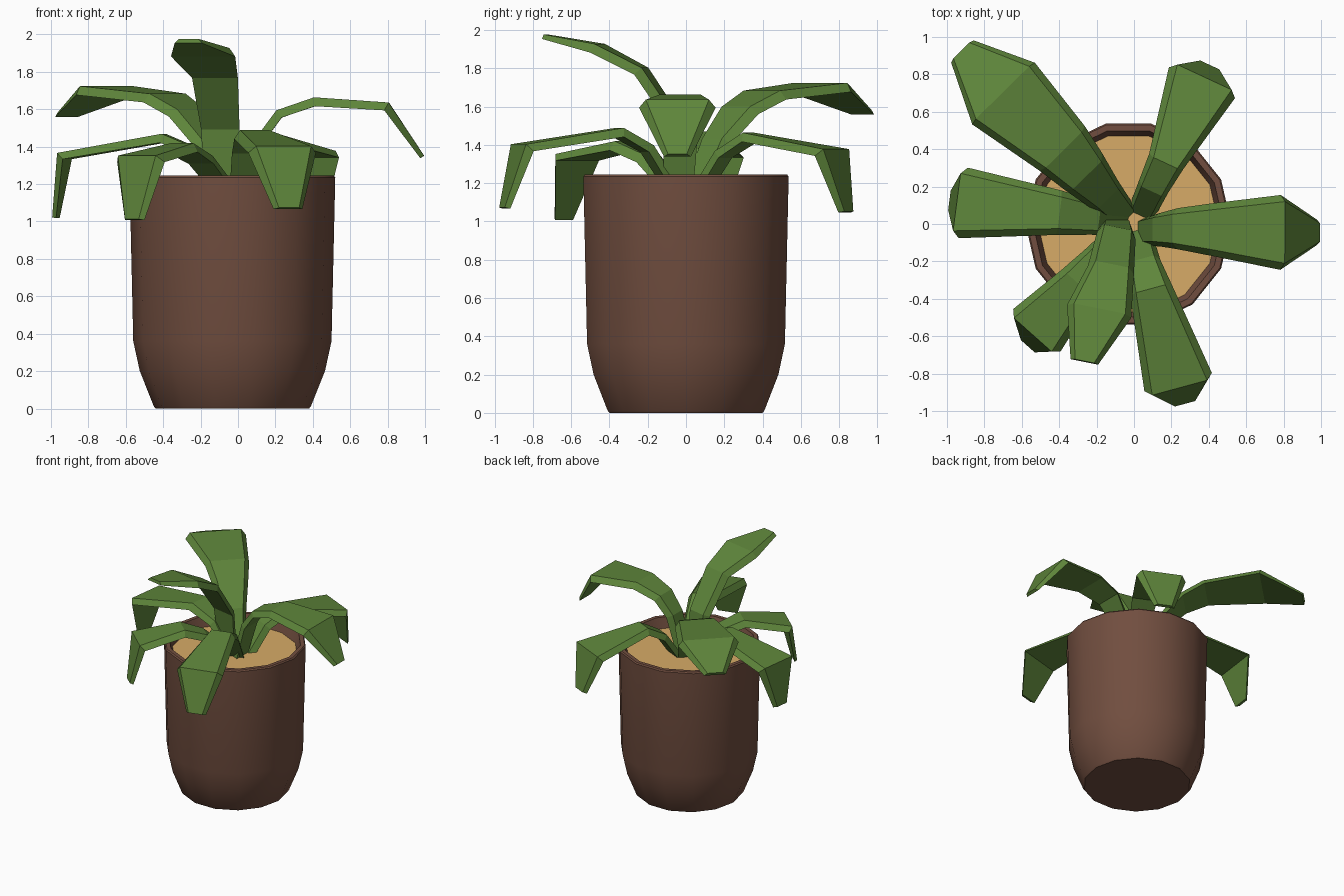
import bpy, bmesh, math
from mathutils import Vector

if "Cube" in bpy.data.objects:
    bpy.data.objects.remove(bpy.data.objects["Cube"])


def material(name, rgb):
    m = bpy.data.materials.new(name)
    m.diffuse_color = (*rgb, 1)
    m.use_nodes = True
    m.node_tree.nodes["Principled BSDF"].inputs["Base Color"].default_value = m.diffuse_color
    return m


BROWN = material("clay_brown", (0.165, 0.076, 0.050))
SAND = material("sandy_soil", (0.68, 0.41, 0.135))
GREEN = material("leaf_green", (0.112, 0.235, 0.043))


def make_object(name, bm, mat):
    me = bpy.data.meshes.new(name)
    bm.to_mesh(me)
    bm.free()
    me.materials.append(mat)
    ob = bpy.data.objects.new(name, me)
    bpy.context.collection.objects.link(ob)
    return ob


def skin(bm, rings):
    """Bridge successive closed rings with quads."""
    n = len(rings[0])
    for a, b in zip(rings, rings[1:]):
        for i in range(n):
            j = (i + 1) % n
            bm.faces.new((a[i], a[j], b[j], b[i]))


# Pot: 14-sided lathe, rim and inner lip included
SIDES, CX = 14, -0.03


def circle(bm, r, z):
    return [bm.verts.new((CX + r * math.cos(math.tau * i / SIDES),
                          r * math.sin(math.tau * i / SIDES), z)) for i in range(SIDES)]


bm = bmesh.new()
profile = [(0.41, 0.0), (0.42, 0.012), (0.495, 0.2), (0.53, 0.36),
           (0.55, 1.235), (0.542, 1.245), (0.51, 1.245), (0.48, 1.15)]
rings = [circle(bm, r, z) for r, z in profile]
skin(bm, rings)
bm.faces.new(rings[0][::-1])
pot = make_object("pot", bm, BROWN)
bpy.context.view_layer.objects.active = pot
pot.select_set(True)
bpy.ops.object.shade_smooth_by_angle(angle=math.radians(32))
pot.select_set(False)

# Soil: flat disc inside the rim
bm = bmesh.new()
bm.faces.new(circle(bm, 0.484, 1.16))
make_object("soil", bm, SAND)


# Leaves: arched blades with a trapezoid cross-section
def leaf(name, path):
    """path: (x, y, z, half width) from root to tip."""
    pts = [Vector(p[:3]) for p in path]
    d = pts[-2] - pts[0]
    side = Vector((d.y, -d.x, 0)).normalized()
    bm = bmesh.new()
    rings = []
    last = len(pts) - 1
    for k, p in enumerate(pts):
        before = (p - pts[max(k - 1, 0)]).normalized()
        after = (pts[min(k + 1, last)] - p).normalized()
        normal = side.cross((before + after).normalized()).normalized()
        t = 0.012 if k == last else 0.024
        w = path[k][3]
        top = max(w - 0.035, w * 0.7)
        rings.append([bm.verts.new(p + side * s + normal * h)
                      for s, h in ((-w, -t), (w, -t), (top, t), (-top, t))])
    skin(bm, rings)
    bm.faces.new(rings[0][::-1])
    bm.faces.new(rings[-1])
    bmesh.ops.recalc_face_normals(bm, faces=bm.faces)
    make_object(name, bm, GREEN)


leaf("leaf_right", [(0.04, -0.04, 1.14, .075), (0.12, -0.03, 1.44, .09), (0.22, -0.025, 1.575, .11),
                    (0.41, -0.03, 1.64, .14), (0.795, -0.045, 1.615, .20), (0.985, -0.045, 1.345, .07)])
leaf("leaf_back_right", [(0.04, 0.06, 1.14, .075), (0.10, 0.19, 1.35, .085), (0.17, 0.33, 1.44, .10),
                         (0.37, 0.77, 1.36, .195), (0.40, 0.84, 1.05, .08)])
leaf("leaf_back_left", [(-0.05, 0.04, 1.14, .08), (-0.15, 0.15, 1.42, .105), (-0.26, 0.27, 1.58, .14),
                        (-0.38, 0.40, 1.66, .17), (-0.70, 0.70, 1.70, .235), (-0.92, 0.925, 1.57, .085)])
leaf("leaf_left", [(-0.05, 0.0, 1.14, .075), (-0.2, 0.03, 1.36, .09), (-0.4, 0.06, 1.445, .12),
                   (-0.93, 0.115, 1.35, .19), (-0.975, 0.125, 1.02, .075)])
leaf("leaf_front_left", [(-0.04, -0.03, 1.14, .075), (-0.19, -0.19, 1.33, .09), (-0.3, -0.32, 1.395, .115),
                         (-0.53, -0.58, 1.335, .17), (-0.56, -0.645, 1.01, .07)])
leaf("leaf_front_right", [(0.02, -0.05, 1.14, .075), (0.05, -0.2, 1.38, .09), (0.09, -0.35, 1.465, .115),
                          (0.24, -0.86, 1.385, .187), (0.27, -0.95, 1.07, .08)])
leaf("leaf_tall", [(-0.09, 0.01, 1.14, .085), (-0.09, -0.04, 1.5, .105), (-0.12, -0.23, 1.785, .125),
                   (-0.185, -0.46, 1.905, .175), (-0.265, -0.735, 1.965, .075)])
